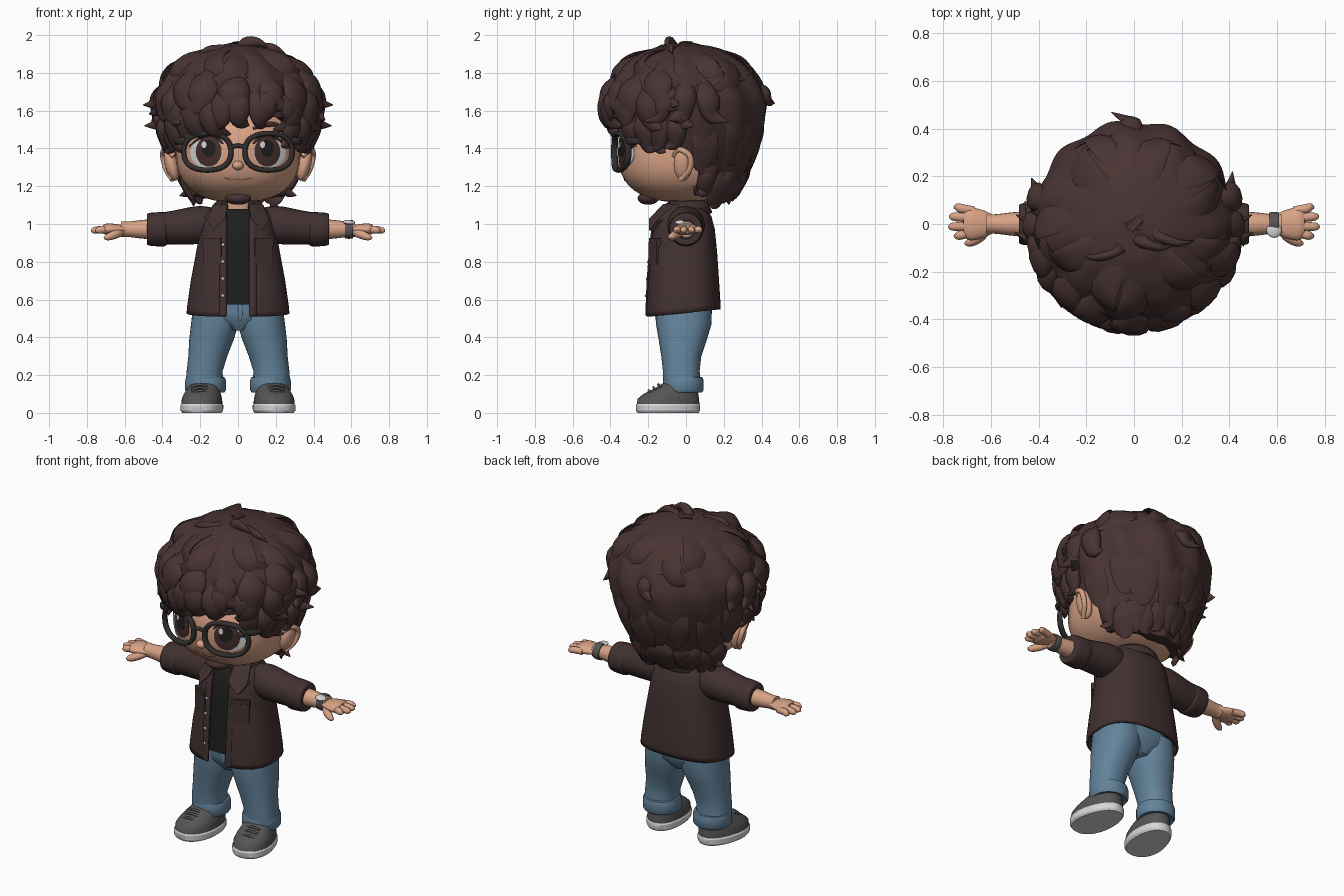
import bpy, bmesh, random
from math import sin, cos, pi, asin, copysign
from mathutils import Vector, Matrix
random.seed(4)
if "Cube" in bpy.data.objects:
    bpy.data.objects.remove(bpy.data.objects["Cube"])

def material(name, *rgb):
    m = bpy.data.materials.new(name)
    m.use_nodes = True
    m.diffuse_color = (*rgb, 1)
    next(n for n in m.node_tree.nodes if n.type == "BSDF_PRINCIPLED").inputs["Base Color"].default_value = (*rgb, 1)
    return m

HAIR, JACKET = material("dark_brown_hair", .066, .034, .033), material("brown_jacket", .055, .031, .031)
SKIN, LIP = material("skin", .69, .365, .24), material("lip_tan", .46, .2, .13)
JEANS, SHOE = material("denim_blue", .125, .228, .33), material("shoe_grey", .095, .09, .088)
WHITE, TEE = material("white", .68, .68, .68), material("black_tee", .013, .013, .013)
FRAME, IRIS = material("frame_charcoal", .032, .027, .027), material("eye_brown", .06, .028, .025)

# Shared builders
def part(name, mat, build, thick=0, angle=.8):
    bm = bmesh.new()
    build(bm)
    bmesh.ops.recalc_face_normals(bm, faces=bm.faces)
    for f in bm.faces:
        f.smooth = True
    me = bpy.data.meshes.new(name)
    bm.to_mesh(me)
    bm.free()
    me.set_sharp_from_angle(angle=angle)
    me.materials.append(mat)
    ob = bpy.data.objects.new(name, me)
    bpy.context.collection.objects.link(ob)
    if thick:
        ob.modifiers.new("cloth", "SOLIDIFY").thickness = thick

def both(f):
    return lambda bm: [f(bm, s) for s in (-1, 1)]

def turn(n):
    return [2 * pi * i / n for i in range(n)]

def skin(bm, rings, caps=True, wrap=True, closed=False):
    vs = [[bm.verts.new(p) for p in ring] for ring in rings]
    n = len(vs[0])
    for a, b in zip(vs, vs[1:] + vs[:1] if closed else vs[1:]):
        for i in range(n if wrap else n - 1):
            bm.faces.new((a[i], a[(i + 1) % n], b[(i + 1) % n], b[i]))
    for ring in (vs[0], vs[-1]) if caps and not closed else ():
        bm.faces.new(ring)

def spow(v, p):
    return copysign(abs(v) ** p, v)

# Stacked sections (cx, cy, z, rx, ry), optionally open at the front
def loft(bm, rings, p=1, gap=0, caps=True, n=40):
    out = []
    for cx, cy, z, rx, ry in rings:
        d = asin((gap / rx) ** (1 / p)) if gap else 0
        angs = [-pi / 2 + d + i * (2 * pi - 2 * d) / (n - 1 if gap else n) for i in range(n)]
        out.append([(cx + rx * spow(cos(t), p), cy + ry * spow(sin(t), p), z) for t in angs])
    skin(bm, out, caps, not gap)

# Smooth tapered tube through (x, y, z, radius) points
def tube(bm, pts, flat=1, out=(0, -1, 0), closed=False, n=10, steps=5):
    P, path, rings = [Vector(p) for p in pts], [], []
    N = len(P)
    for i in range(N if closed else N - 1):
        a, b, c, d = [P[k % N] if closed else P[max(0, min(N - 1, k))] for k in range(i - 1, i + 3)]
        for t in (k / steps for k in range(steps)):
            path.append(.5 * (2 * b + (c - a) * t + (2 * a - 5 * b + 4 * c - d) * t * t + (3 * b - a - 3 * c + d) * t ** 3))
    path += [] if closed else [P[-1]]
    M = len(path)
    for i, q in enumerate(path):
        nxt, prv = (path[(i + 1) % M], path[i - 1]) if closed else (path[min(i + 1, M - 1)], path[max(i - 1, 0)])
        t = (nxt - prv).to_3d().normalized()
        side = t.cross(Vector(out)).normalized()
        rings.append([q.to_3d() + max(q[3], .002) * (cos(w) * side + flat * sin(w) * side.cross(t)) for w in turn(n)])
    skin(bm, rings, closed=closed)

def blob(bm, loc, radii, p=1, rot=0):
    for v in bmesh.ops.create_uvsphere(bm, u_segments=32, v_segments=20, radius=1)["verts"]:
        v.co = Vector(loc) + Matrix.Rotation(rot, 3, "Y") @ Vector([spow(c, p) * r for c, r in zip(v.co, radii)])

def interp(table, z, col=1):
    z = max(table[0][0], min(z, table[-1][0]))
    a, b = next((a, b) for a, b in zip(table, table[1:]) if z <= b[0])
    return a[col] + (b[col] - a[col]) * (z - a[0]) / (b[0] - a[0])

# Head, ears, nose, neck
HC, HR = (0, -.015, 1.38), (.33, .345, .265)
def face_y(x, z):
    return HC[1] - HR[1] * max(1 - abs(x / HR[0]) ** 2.5 - abs((z - HC[2]) / HR[2]) ** 2.5, 0) ** .4
def head(bm):
    blob(bm, HC, HR, .8)
    for v in bm.verts:
        v.co.y *= .8 if v.co.y > 0 else 1
def ear(bm, s):
    blob(bm, (s * .352, -.015, 1.315), (.035, .05, .088), rot=s * .25)
    tube(bm, [(s * x, y, z, .015) for x, y, z in ((.34, -.06, 1.36), (.385, -.035, 1.395), (.398, .02, 1.36),
         (.38, .02, 1.29), (.345, -.03, 1.235))], out=(s, 0, 0))
part("head", SKIN, head)
part("nose", SKIN, lambda bm: blob(bm, (0, -.36, 1.31), (.03, .028, .024)))
part("neck", SKIN, lambda bm: loft(bm, [(0, -.01, z, .085, .085) for z in (1, 1.2)]))
part("ears", SKIN, both(ear))

# Painted eyes, brows, mouth and beard follow the face
def patch(bm, x, z, rx, rz, lift):
    rings = []
    for f, l in ((1, -.01), (1, lift), (.7, lift), (.35, lift), (.05, lift)):
        pts = [(x + f * rx * cos(t), z + f * rz * sin(t)) for t in turn(28)]
        rings.append([(u, face_y(u, w) - l, w) for u, w in pts])
    skin(bm, rings)
def stroke(bm, s, flat, *pts):
    tube(bm, [(s * x, face_y(x, z), z, r) for x, z, r in pts], flat)
part("eye_whites", WHITE, both(lambda bm, s: patch(bm, s * .168, 1.375, .085, .076, .002)))
part("irises", IRIS, both(lambda bm, s: patch(bm, s * .155, 1.383, .069, .079, .004)))
part("pupils", TEE, both(lambda bm, s: patch(bm, s * .155, 1.4, .036, .046, .006)))
part("eye_glints", WHITE, both(lambda bm, s: patch(bm, s * .155 - .025, 1.42, .013, .018, .008)))
part("lashes", FRAME, both(lambda bm, s: stroke(
    bm, s, .6, (.08, 1.425, .004), (.12, 1.458, .009), (.19, 1.46, .01), (.26, 1.41, .004))))
part("brows", HAIR, both(lambda bm, s: stroke(
    bm, s, .7, (.08, 1.505, .008), (.14, 1.525, .016), (.2, 1.525, .013), (.25, 1.5, .003))))
part("mouth", LIP, lambda bm: stroke(bm, 1, .6, (-.07, 1.243, .002), (-.03, 1.233, .005), (.03, 1.233, .005), (.07, 1.243, .002)))
part("chin_beard", HAIR, lambda bm: blob(bm, (0, -.2, 1.136), (.07, .056, .034)))

# Glasses
def rim(bm, s):
    xz = [(.162 + .125 * spow(cos(t), .85), 1.382 + .097 * spow(sin(t), .85)) for t in turn(20)]
    tube(bm, [(s * x, -.38 + .9 * x * x, z, .014) for x, z in xz], 1.3, closed=True, steps=3)
    arm_pts = ((.28, -.31, 1.44, .02), (.325, -.28, 1.44, .018), (.345, -.12, 1.435, .015), (.345, .01, 1.41, .012))
    tube(bm, [(s * x, y, z, r) for x, y, z, r in arm_pts], .6, out=(s, 0, 0))
part("glasses_rims", FRAME, both(rim))
part("glasses_bridge", FRAME, lambda bm: tube(bm, [(x, -.383, 1.405 + z, .011) for x, z in ((-.045, 0), (0, .01), (.045, 0))]))

# Hair
PROFILE = [(1.12, .24), (1.2, .285), (1.3, .335), (1.42, .38), (1.55, .42), (1.66, .43), (1.76, .395),
           (1.84, .335), (1.9, .25), (1.94, .15), (1.957, .01)]
HAIRLINE = [(0, 1.58), (.7, 1.56), (1.1, 1.45), (1.55, 1.4), (1.66, 1.36), (1.74, 1.15), (pi, 1.12)]
def hair_point(a, z, off=0):
    r = interp(PROFILE, z) + off
    return Vector((r * sin(a), -r * cos(a), z))
def hair_shell(bm):
    rings, m = [], 26
    for i in range(m + 3):
        ring, f, tuck = [], min(i / m, 1), max(i - m, 0)
        for a in turn(120):
            z = 1.957 + (interp(HAIRLINE, min(a, 2 * pi - a)) - 1.957) * f ** 1.6
            p = hair_point(a, z, .011 * sin(11 * a + 9 * z) * min(1, 3 * f) ** 2) * (1 - .2 * tuck)
            p.z = z + .01 * tuck
            ring.append(p)
        rings.append(ring)
    skin(bm, rings)
def lock(bm, a, z, h, sweep, r, flick, flat=.6):
    pts = [(*hair_point(a, z, -.03), r * .5), (*hair_point(a + .1 * sweep, z - .4 * h, .002), r),
           (*hair_point(a + .35 * sweep, z - .85 * h, .006), r * .75), (*hair_point(a + sweep, z - h, flick), .003)]
    tube(bm, pts, flat, out=(sin(a), -cos(a), .15))
def hair_row(bm, count, a0, a1, z, h, sweep, r, flick, flat=.6):
    for i in range(count):
        a = a0 + (a1 - a0) * i / (count - 1) + random.uniform(-.06, .06)
        s, size = sweep * random.choice((-1, 1)) * random.uniform(.6, 1.3), random.uniform(.85, 1.15)
        lock(bm, a, z + random.uniform(-.035, .035), h * size, s, r * size, flick, flat)
def curls(bm):
    hair_row(bm, 9, -.8, .8, 1.7, .19, .25, .062, -.05, .5)
    hair_row(bm, 7, -1.2, 1.2, 1.8, .19, .4, .075, .03, .45)
    for s in (-1, 1):
        hair_row(bm, 4, s * .8, s * 1.5, 1.6, .2, .2, .06, .03)
        hair_row(bm, 4, s * 1.0, s * 1.8, 1.74, .2, .25, .06, .05)
        for a, z, h, r, tip in ((1.15, 1.53, .15, .045, .04), (1.35, 1.72, .09, .05, .075), (1.5, 1.6, .08, .05, .085)):
            lock(bm, s * a, z, h, s * .15, r, tip)
        lock(bm, s * 1.95, 1.32, .17, s * -.15, .05, .06)
def back_locks(bm):
    hair_row(bm, 11, 1.95, 2 * pi - 1.95, 1.32, .19, .12, .06, .005, .3)
    hair_row(bm, 8, 1.85, 2 * pi - 1.85, 1.58, .3, .15, .075, .003, .15)
    lock(bm, pi, 1.74, .1, .2, .045, .05)
def crown(bm):
    hair_row(bm, 11, 0, 5.8, 1.93, .17, .55, .065, .005, .2)
    for x, y, dx, dz in ((.03, -.06, .13, .012), (.1, -.04, .15, -.02), (-.06, -.1, -.16, -.03), (.02, .05, -.13, -.02)):
        tube(bm, [(x, y, 1.91, .05), (x + dx * .15, y - .02, 1.945 + dz, .036),
                  (x + dx * .6, y - .04, 1.95 + dz, .022), (x + dx, y - .03, 1.92 + dz, .003)], .7)
for name, build in (("hair_shell", hair_shell), ("front_curls", curls), ("back_locks", back_locks), ("crown_tufts", crown)):
    part(name, HAIR, build, angle=1.2)

# Jacket: height, half width, half depth
BODY = [(.53, .272, .197), (.56, .27, .198), (.7, .25, .19), (.85, .222, .18), (.97, .2, .168),
        (1.04, .185, .15), (1.08, .15, .125), (1.11, .105, .1)]
def jacket_y(x, z):
    return -.015 - interp(BODY, z, 2) * (1 - (x / interp(BODY, z)) ** 2.5) ** .4
def jacket(bm):
    loft(bm, [(0, -.015, *b) for b in BODY], .8, .062, False, 64)
    for v in bm.verts:
        v.co.z += .1 * v.co.y if v.co.z < .6 else 0
def collar_wing(bm, s):
    front = [(.055, -.12, 1.105), (.13, -.06, 1.105), (.165, -.15, 1.02), (.13, -.195, .965), (.068, -.195, 1.03)]
    skin(bm, [[(s * x, y + d, z) for x, y, z in front] for d in (0, .025)])
def pocket(bm, s):
    for z, h, d in ((.845, .12, .012), (.905, .044, .022)):
        M = Matrix.Translation((s * .135, jacket_y(.135, z), z)) @ Matrix.Rotation(s * .42, 4, "Z")
        bmesh.ops.create_cube(bm, size=1, matrix=M @ Matrix.Diagonal((.105, d, h, 1)))
def limb(s, *pairs):
    return [(s * x, 0, .972, r) for x, r in pairs]
part("jacket_body", JACKET, jacket, .014)
part("jacket_plackets", JACKET, both(lambda bm, s: tube(
    bm, [(s * .078, jacket_y(.078, z), z, .019) for z in (.515, .7, .85, .97, 1.04)], .4)))
part("jacket_collar", JACKET, lambda bm: loft(
    bm, [(0, 0, z, r, r - .01) for z, r in ((1.06, .15), (1.1, .135), (1.125, .11))], 1, .06, False), .015)
part("collar_wings", JACKET, both(collar_wing))
part("chest_pockets", JACKET, both(pocket), angle=.4)
part("jacket_buttons", WHITE, lambda bm: [
    blob(bm, (-.08, jacket_y(.08, z) - .009, z), (.008, .004, .008)) for z in (.62, .71, .8, .89)])
part("tee", TEE, lambda bm: loft(bm, [(0, -.015, max(z, .575), x * .92, y * .91) for z, x, y in BODY[1:7]], .8))
part("sleeves", JACKET, both(lambda bm, s: tube(
    bm, [(s * .1, 0, 1, .08), (s * .2, 0, .995, .1), (s * .33, 0, .982, .09), (s * .45, 0, .972, .08)], n=24)))
part("sleeve_cuffs", JACKET, both(lambda bm, s: tube(
    bm, limb(s, (.375, .08), (.39, .09), (.43, .09), (.47, .086), (.482, .076), (.472, .06)), n=24)))

# Arms, hands and watch
def arm(bm, s):
    tube(bm, limb(s, (.42, .055), (.5, .05), (.58, .041), (.62, .042)), n=20)
    tube(bm, limb(s, (.59, .038), (.64, .06), (.69, .068), (.715, .05)), .45, out=(0, 0, 1), n=20)
    for y, tip in ((-.045, .755), (-.01, .778), (.028, .775), (.064, .755)):
        tube(bm, [(s * .67, y * .8 + .004, .968, .019), (s * .72, y, .97, .02),
                  (s * (tip - .015), y * 1.1, .966, .017), (s * tip, y * 1.1, .963, .006)])
    tube(bm, [(s * .615, -.02, .96, .02), (s * .65, -.055, .945, .023), (s * .69, -.078, .93, .018),
              (s * .71, -.08, .925, .005)], out=(0, 0, 1))
part("arms_and_hands", SKIN, both(arm))
part("watch_strap", SHOE, lambda bm: tube(bm, limb(1, (.567, .048), (.58, .05), (.595, .05), (.608, .048)), n=24))
part("watch_face", WHITE, lambda bm: blob(bm, (.588, -.026, 1.008), (.032, .032, .013), rot=.1))

# Jeans
part("jeans_hips", JEANS, lambda bm: loft(
    bm, [(0, -.012, .435, .05, .1), (0, -.012, .49, .19, .14), (0, -.012, .53, .238, .15), (0, -.012, .62, .235, .15)], .9))
part("jeans_legs", JEANS, both(lambda bm, s: loft(bm, [(s * cx, cy, z, rx, ry) for cx, cy, z, rx, ry in (
    (.12, -.012, .56, .117, .147), (.123, -.012, .47, .126, .147), (.14, -.017, .39, .118, .128),
    (.16, -.025, .3, .103, .106), (.177, -.025, .22, .095, .097), (.177, -.02, .15, .1, .1))], .9)))
part("jeans_cuffs", JEANS, both(lambda bm, s: loft(bm, [(s * .172, -.015, z, r, r) for z, r in (
    (.115, .09), (.108, .1), (.12, .108), (.17, .108), (.188, .103), (.19, .09))], .95)))
part("jeans_fly", JEANS, lambda bm: tube(bm, [(.012, -.16, z, r) for z, r in ((.58, .012), (.53, .012), (.49, .004))], .4))

# Shoes, toes turned out
def shoe(bm, s, rings):
    old = set(bm.verts)
    loft(bm, [(0, cy, z, rx, ry) for z, cy, rx, ry in rings], .85)
    for v in set(bm.verts) - old:
        v.co.x *= 1 - .9 * max(v.co.y + .02, 0)
        v.co = Matrix.Rotation(s * .16, 3, "Z") @ v.co + Vector((s * .188, -.095, 0))
part("shoe_soles", WHITE, both(lambda bm, s: shoe(
    bm, s, [(0, 0, .103, .163), (.012, 0, .112, .17), (.04, 0, .113, .171), (.048, 0, .108, .167)])), angle=.5)
part("shoe_uppers", SHOE, both(lambda bm, s: shoe(bm, s, [(.04, 0, .108, .167), (.075, .002, .106, .163),
    (.1, .015, .098, .146), (.125, .04, .088, .118), (.15, .06, .078, .095), (.17, .07, .066, .08)])))
part("shoe_laces", SHOE, both(lambda bm, s: [tube(bm, [(s * .2 + x, y - d, z - .012 + d, .007) for x, d in (
    (-.045, 0), (0, .012), (.045, 0))]) for y, z in ((-.185, .118), (-.16, .135), (-.135, .15))]))
